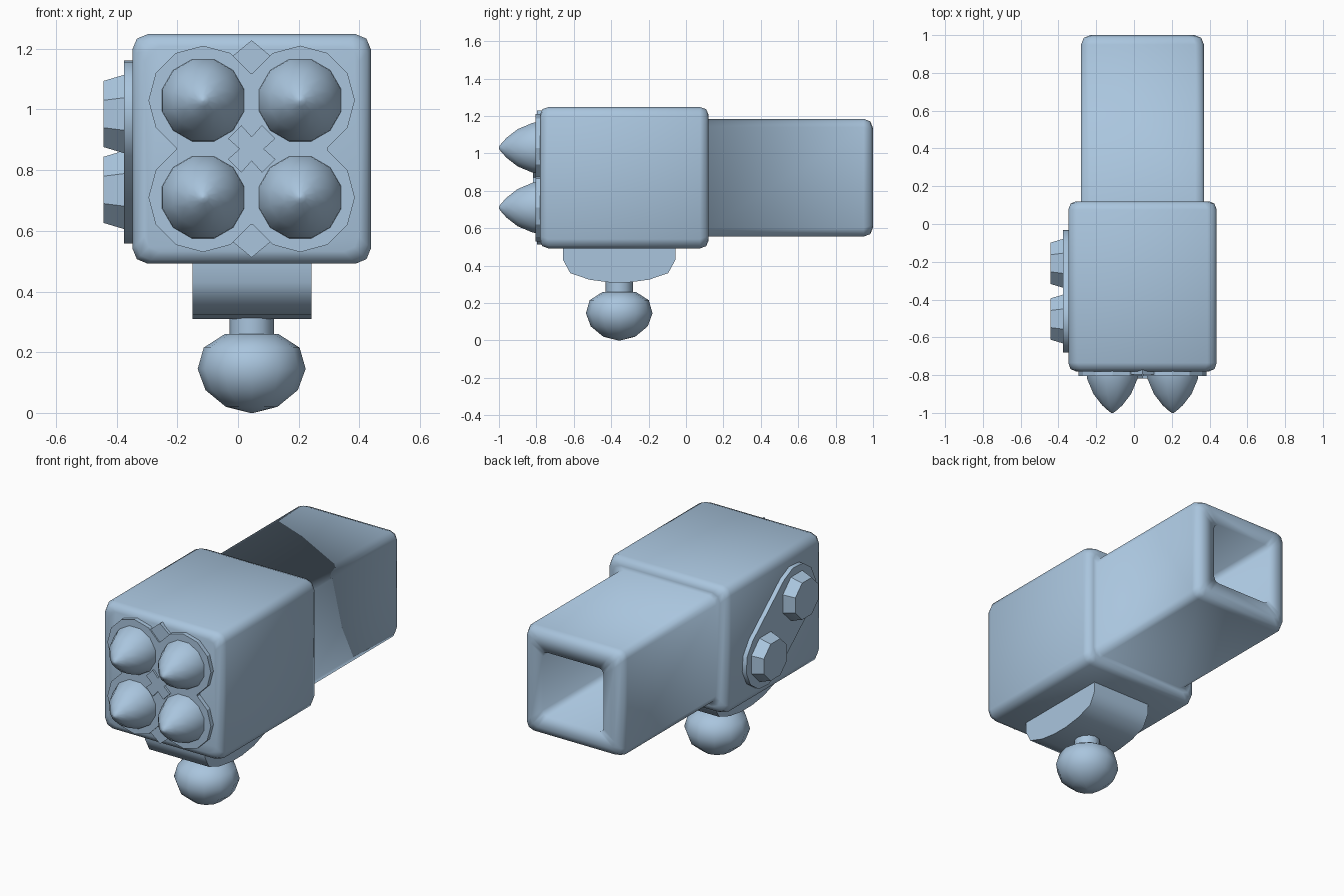
import bpy, bmesh, math

cube = bpy.data.objects.get("Cube")
if cube:
    bpy.data.objects.remove(cube, do_unlink=True)

COLOR = (0.40, 0.56, 0.73, 1)
blue = bpy.data.materials.new("pale_blue")
blue.use_nodes = True
blue.diffuse_color = COLOR
blue.node_tree.nodes["Principled BSDF"].inputs["Base Color"].default_value = COLOR


def place(axis, d, u, v):
    """Put a 2D point at depth d along an axis."""
    return {"x": (d, u, v), "y": (u, d, v), "z": (u, v, d)}[axis]


def loft(name, axis, rings, angle=40):
    """Skin (depth, outline) rings along an axis and cap both ends."""
    bm = bmesh.new()
    loops = [[bm.verts.new(place(axis, d, u, v)) for u, v in pts] for d, pts in rings]
    for a, b in zip(loops, loops[1:]):
        n = len(a)
        for i in range(n):
            j = (i + 1) % n
            bm.faces.new((a[i], a[j], b[j], b[i]))
    bm.faces.new(loops[0])
    bm.faces.new(loops[-1])
    bmesh.ops.recalc_face_normals(bm, faces=bm.faces)
    mesh = bpy.data.meshes.new(name)
    bm.to_mesh(mesh)
    bm.free()
    mesh.materials.append(blue)
    obj = bpy.data.objects.new(name, mesh)
    bpy.context.collection.objects.link(obj)
    bpy.ops.object.select_all(action="DESELECT")
    obj.select_set(True)
    bpy.context.view_layer.objects.active = obj
    if angle >= 180:
        bpy.ops.object.shade_smooth()
    elif angle:
        bpy.ops.object.shade_smooth_by_angle(angle=math.radians(angle))
    return obj


def arc(u, v, r, start, step, count):
    return [(u + r * math.cos(math.radians(start + step * i)),
             v + r * math.sin(math.radians(start + step * i))) for i in range(count)]


def ngon(u, v, r, n=12, turn=0):
    return arc(u, v, r, turn, 360 / n, n)


def rounded_rect(u, v, hu, hv, r):
    pts = []
    for k, (su, sv) in enumerate([(1, 1), (-1, 1), (-1, -1), (1, -1)]):
        pts += arc(u + su * (hu - r), v + sv * (hv - r), r, 90 * k, 45, 3)
    return pts


CX, CZ = 0.045, 0.87

# Housing: wide front block stepping to a narrower hollow rear arm
def block(y, inset):
    return y, rounded_rect(CX, CZ, 0.393 - inset, 0.378 - inset, 0.05)

def arm(y, inset, r=0.045):
    return y, rounded_rect(CX, CZ, 0.325 - inset, 0.315 - inset, r)

loft("housing", "y", [
    block(-0.78, 0.04), block(-0.768, 0.012), block(-0.735, 0),
    block(0.075, 0), block(0.108, 0.012), block(0.12, 0.04),
    arm(0.12, 0), arm(0.95, 0), arm(0.986, 0.014), arm(1.0, 0.05),
    arm(0.995, 0.125, 0.03), arm(0.2, 0.125, 0.03)], angle=180)

# Four-lobed front plate
DX = 0.16
outline = []
for k, (sx, sz) in enumerate([(-1, 1), (-1, -1), (1, -1), (1, 1)]):
    outline += arc(CX + sx * DX, CZ + sz * DX, 0.18, 30 + 90 * k, 30, 8)
loft("front_plate", "y", [(-0.77, outline), (-0.805, outline)], angle=0)

# Pointed tips
for sx, side in ((1, "left"), (-1, "right")):
    for sz, level in ((1, "upper"), (-1, "lower")):
        profile = [(-0.79, 0.142), (-0.82, 0.138), (-0.9, 0.103),
                   (-0.96, 0.055), (-0.99, 0.02), (-1.0, 0.005)]
        loft(f"{level}_{side}_tip", "y",
             [(y, ngon(CX + sx * DX, CZ + sz * DX, r, 12, 15)) for y, r in profile], 60)

# Diamond studs in the upper and lower notches
for sz, level in ((1, "upper"), (-1, "lower")):
    z = CZ + sz * 0.3
    diamond = [(CX + 0.07, z), (CX, z + 0.058), (CX - 0.07, z), (CX, z - 0.058)]
    loft(f"{level}_diamond", "y", [(-0.77, diamond), (-0.797, diamond)], angle=0)

# Diagonal cross in the plate centre
cross = []
for k in range(4):
    c, s = math.cos(k * math.pi / 2), math.sin(k * math.pi / 2)
    for u, v in ((0.04, 0), (0.078, 0.034), (0.034, 0.078)):
        cross.append((CX + u * c - v * s, CZ + u * s + v * c))
loft("centre_cross", "y", [(-0.79, cross), (-0.817, cross)], angle=0)

# Slanted side plate with two tapered knobs on the right
KNOBS = {"front": (-0.503, 0.985), "rear": (-0.208, 0.735)}
(fy, fz), (ry, rz) = KNOBS["front"], KNOBS["rear"]
tilt = math.degrees(math.atan2(fz - rz, fy - ry))
stadium = arc(fy, fz, 0.18, tilt - 90, 30, 7) + arc(ry, rz, 0.18, tilt + 90, 30, 7)
loft("side_plate", "x", [(-0.33, stadium), (-0.375, stadium)], angle=35)
for label, (y, z) in KNOBS.items():
    loft(f"{label}_knob", "x", [(-0.36, ngon(y, z, 0.14, 8, 22.5)),
                                (-0.375, ngon(y, z, 0.14, 8, 22.5)),
                                (-0.443, ngon(y, z, 0.118, 8, 22.5))], angle=30)

# Half-round bracket under the housing
half = [(0.3, 0.52), (0.3, 0.43), (0.262, 0.36), (0.16, 0.325), (0.05, 0.31)]
BY = -0.357
bracket = [(BY + y, z) for y, z in half] + [(BY - y, z) for y, z in reversed(half)]
loft("bracket", "x", [(-0.15, bracket), (0.243, bracket)], angle=50)

# Neck and ball
loft("neck", "z", [(0.24, ngon(CX, BY, 0.073)), (0.33, ngon(CX, BY, 0.073))])
ball = [(0.0, 0.006), (0.02, 0.085), (0.075, 0.152), (0.145, 0.178),
        (0.215, 0.158), (0.26, 0.088)]
loft("ball", "z", [(z, ngon(CX, BY, r)) for z, r in ball], angle=55)
